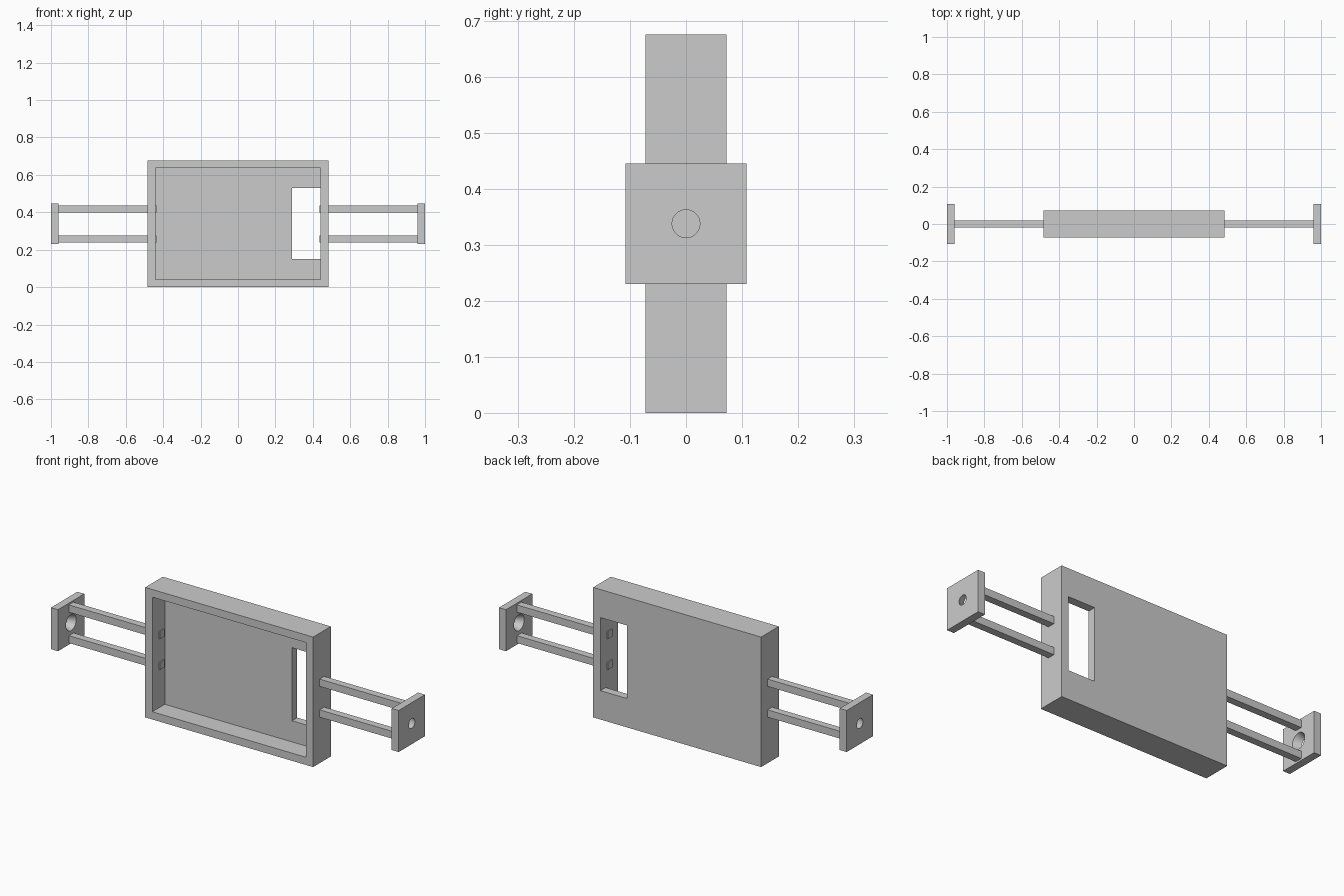
import bpy
from math import pi

cube = bpy.data.objects.get("Cube")
if cube:
    bpy.data.objects.remove(cube, do_unlink=True)

grey = bpy.data.materials.new("light_grey")
grey.use_nodes = True
COLOUR = (0.6, 0.6, 0.6, 1)
grey.diffuse_color = COLOUR
grey.node_tree.nodes["Principled BSDF"].inputs["Base Color"].default_value = COLOUR

MID_Z = 0.338


def box(name, x, y, z):
    """Box from (min, max) pairs along each axis."""
    bpy.ops.mesh.primitive_cube_add(size=1)
    ob = bpy.context.object
    ob.name = name
    spans = (x, y, z)
    for v in ob.data.vertices:
        v.co = [hi if c > 0 else lo for c, (lo, hi) in zip(v.co, spans)]
    ob.data.materials.append(grey)
    return ob


def cut(target, cutter):
    """Subtract the cutter and remove it."""
    cutter.hide_render = True
    mod = target.modifiers.new("cut", "BOOLEAN")
    mod.operation = "DIFFERENCE"
    mod.solver = "EXACT"
    mod.object = cutter
    bpy.context.view_layer.objects.active = target
    bpy.ops.object.modifier_apply(modifier=mod.name)
    bpy.data.objects.remove(cutter, do_unlink=True)


# Tray: open at the front, with a window through its back panel
tray = box("tray", (-0.483, 0.483), (-0.0725, 0.0725), (0, 0.676))
cut(tray, box("recess_cutter", (-0.442, 0.442), (-0.2, 0.03), (0.04, 0.636)))
cut(tray, box("window_cutter", (0.29, 0.442), (0, 0.2), (0.15, 0.53)))

for side, s in (("left", 1), ("right", -1)):
    # Paired rods, reaching just through the tray wall
    for level, dz in (("upper", 0.08), ("lower", -0.08)):
        z = MID_Z + dz
        box(f"{side}_{level}_rod", sorted((s * 0.436, s * 0.965)),
            (-0.019, 0.019), (z - 0.019, z + 0.019))

    # End plate with a countersunk hole, wide on the inner side
    plate = box(f"{side}_end_plate", sorted((s * 0.96, s)),
                (-0.108, 0.108), (MID_Z - 0.108, MID_Z + 0.108))
    bpy.ops.mesh.primitive_cone_add(
        vertices=48, radius1=0.0465, radius2=0.0205, depth=0.06,
        location=(s * 0.98, 0, MID_Z), rotation=(0, s * pi / 2, 0))
    sink = bpy.context.object
    sink.data.materials.append(grey)
    cut(plate, sink)
    bpy.ops.object.select_all(action="DESELECT")
    plate.select_set(True)
    bpy.context.view_layer.objects.active = plate
    bpy.ops.object.shade_smooth_by_angle()
